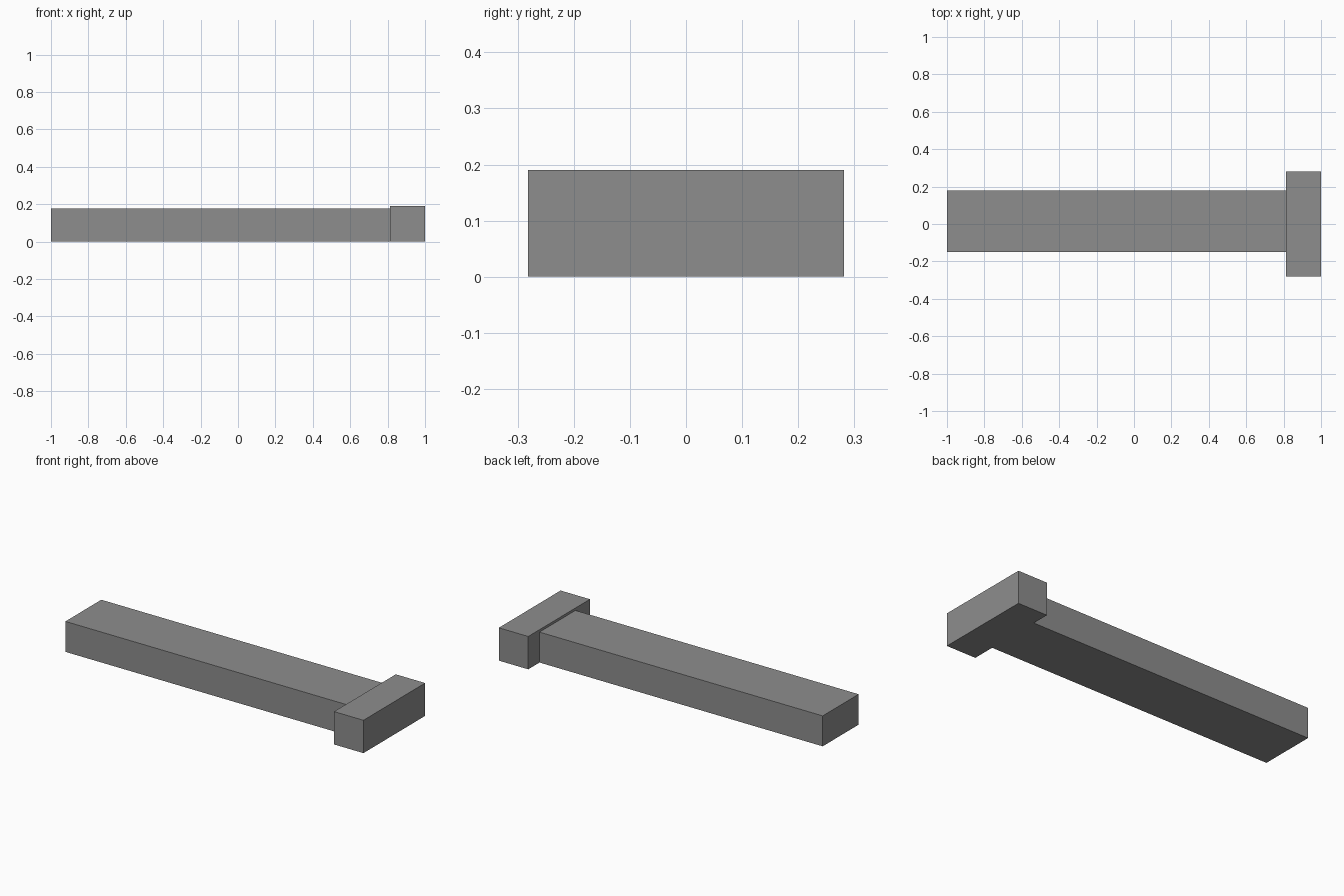
import bpy

if "Cube" in bpy.data.objects:
    bpy.data.objects.remove(bpy.data.objects["Cube"])

# Single grey finish
grey = bpy.data.materials.new("grey")
grey.diffuse_color = (0.27, 0.27, 0.27, 1)
grey.use_nodes = True
grey.node_tree.nodes["Principled BSDF"].inputs["Base Color"].default_value = grey.diffuse_color


def box(name, x, y, z):
    """Add a box spanning the given (min, max) ranges."""
    spans = (x, y, z)
    bpy.ops.mesh.primitive_cube_add(size=1)
    obj = bpy.context.object
    obj.name = name
    obj.location = [(a + b) / 2 for a, b in spans]
    obj.scale = [b - a for a, b in spans]
    bpy.ops.object.transform_apply(location=True, scale=True)
    obj.data.materials.append(grey)
    return obj


# Long bar, set slightly off the centre of the head
box("shaft", (-1.0, 0.812), (-0.149, 0.179), (0, 0.176))

# Wider, slightly taller block across the right end
box("head", (0.812, 1.0), (-0.282, 0.282), (0, 0.19))
